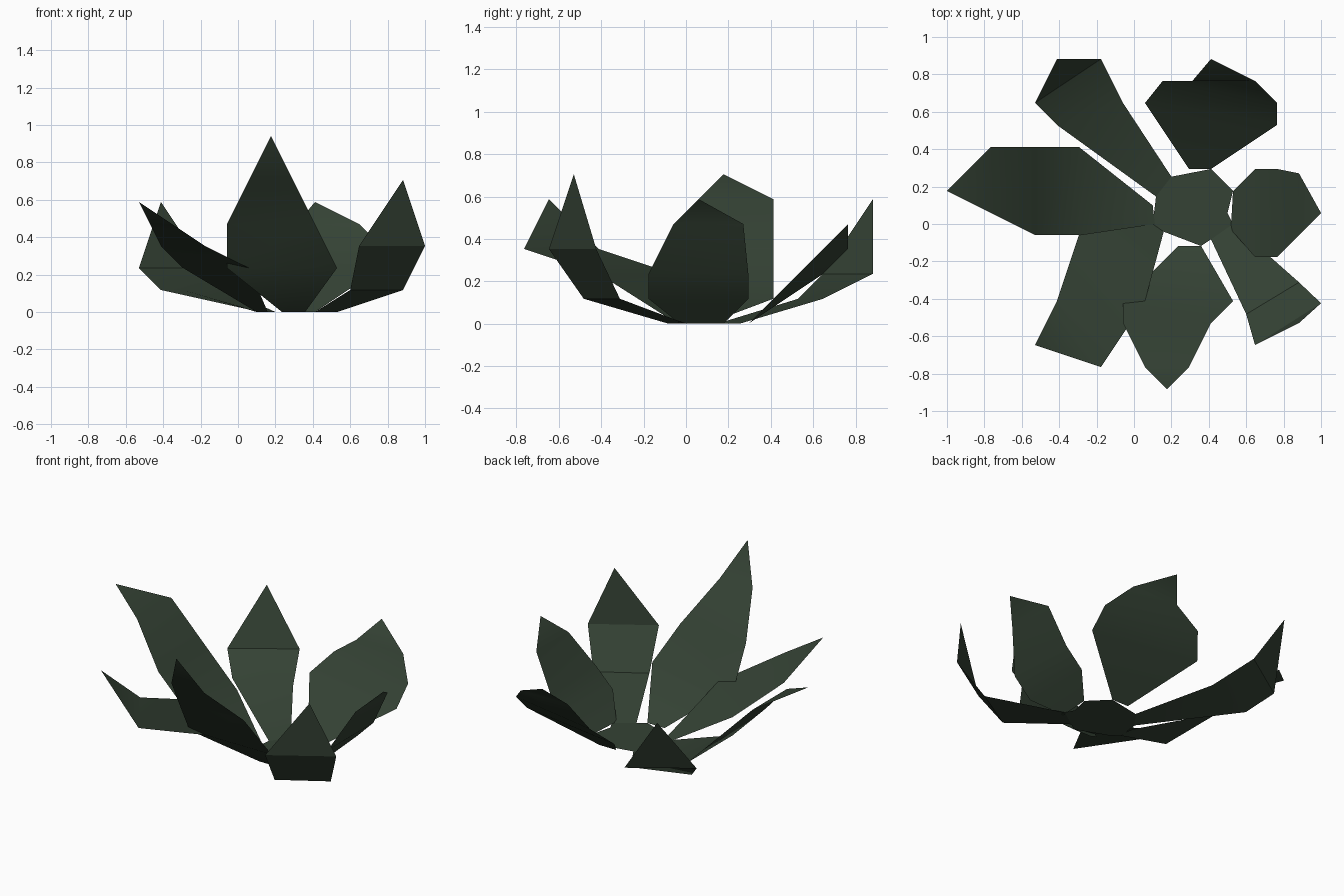
import bpy
import bmesh

# Remove the default cube
cube = bpy.data.objects.get("Cube")
if cube:
    bpy.data.objects.remove(cube, do_unlink=True)

UNIT = 1 / 17  # modelling grid step

# Single leaf colour
green = bpy.data.materials.new("dark_green")
green.use_nodes = True
colour = (0.035, 0.055, 0.035, 1.0)
green.diffuse_color = colour
shader = green.node_tree.nodes["Principled BSDF"]
shader.inputs["Base Color"].default_value = colour
shader.inputs["Roughness"].default_value = 0.9


def finish(name, bm):
    """Turn every face upward, then make a smooth shaded object."""
    bm.normal_update()
    for face in bm.faces:
        if face.normal.z < 0:
            face.normal_flip()
    mesh = bpy.data.meshes.new(name)
    bm.to_mesh(mesh)
    bm.free()
    mesh.materials.append(green)
    obj = bpy.data.objects.new(name, mesh)
    bpy.context.collection.objects.link(obj)
    bpy.ops.object.select_all(action="DESELECT")
    obj.select_set(True)
    bpy.context.view_layer.objects.active = obj
    bpy.ops.object.shade_smooth_by_angle()


def leaf(name, *rows):
    """Thin leaf: each row is a height and its edge points; the last is the tip."""
    bm = bmesh.new()
    strips = [[bm.verts.new((x * UNIT, y * UNIT, z * UNIT)) for x, y in points]
              for z, *points in rows]
    for low, high in zip(strips, strips[1:]):
        bm.faces.new(low + high[::-1])
    finish(name, bm)


# Flat centre joining the leaf bases
bm = bmesh.new()
outline = [(3.4, 4.3), (7, 5), (9, 3), (8.5, 1), (9, 0), (7, -1.4),
           (6.1, -2), (2.7, -0.7), (1.7, 0), (2, 2.5)]
bm.faces.new([bm.verts.new((x * UNIT, y * UNIT, 0)) for x, y in outline])
finish("centre", bm)

# Leaves around the centre
leaf("back_right_leaf",
     (0, (3.4, 4.3), (2, 2.5)),
     (2, (-1, 11), (-7, 9)),
     (4, (-3, 15), (-9, 11)),
     (10, (-7, 15)))
leaf("right_leaf",
     (0, (1.7, 1.7), (1.9, 0)),
     (2, (-5, 7), (-5, -1)),
     (6, (-9, 7), (-9, -1)),
     (10, (-13, 7), (-13, 1)),
     (12, (-17, 3)))
leaf("front_right_leaf",
     (0, (1.7, 0), (2.7, -0.7)),
     (4, (-5, -1), (1, -7)),
     (6, (-7, -7), (-3, -13)),
     (10, (-9, -11)))
leaf("back_left_leaf",
     (0, (5, 5), (7, 5)),
     (4, (1, 11), (13, 9)),
     (6, (2.6, 13), (13, 11)),
     (8, (5.3, 13), (11, 13)),
     (10, (7, 15)))
leaf("front_left_leaf",
     (0, (7, -1.4), (9, 0)),
     (2, (10.2, -8.2), (15, -5.3)),
     (6, (11, -11), (17, -7.2)),
     (12, (15, -9)))
leaf("left_leaf",
     (0, (9, 3), (8.8, -0.5)),
     (2, (11, 5), (11, -3)),
     (4, (13, 5), (13, -3)),
     (8, (15, 4.6), (15, -1)),
     (10, (17, 1)))
leaf("front_leaf",
     (0, (4, -2), (6.1, -2)),
     (4, (-1, -7), (9, -7)),
     (8, (-1, -9), (7, -9)),
     (12, (1, -13), (5, -13)),
     (16, (3, -15)))
